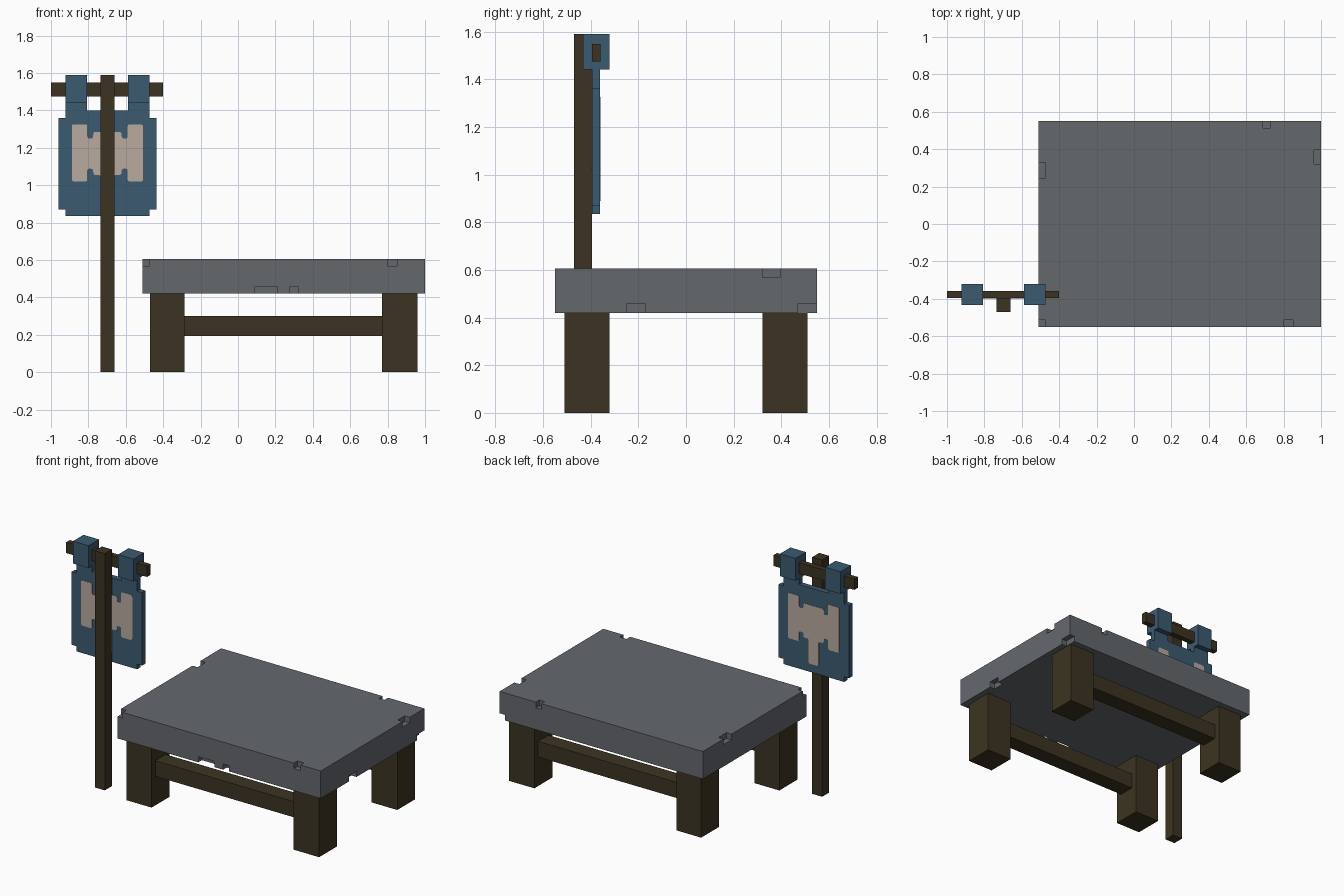
import bpy, bmesh
from mathutils import Vector

if "Cube" in bpy.data.objects:
    bpy.data.objects.remove(bpy.data.objects["Cube"])


def material(name, rgb):
    m = bpy.data.materials.new(name)
    m.use_nodes = True
    m.diffuse_color = (*rgb, 1)
    m.node_tree.nodes["Principled BSDF"].inputs["Base Color"].default_value = (*rgb, 1)
    return m


WOOD = material("dark wood", (0.045, 0.034, 0.016))
STONE = material("grey stone", (0.128, 0.138, 0.152))
CLOTH = material("blue cloth", (0.044, 0.104, 0.165))
EMBLEM = material("beige emblem", (0.48, 0.40, 0.345))


def finish(name, bm, mat):
    bmesh.ops.recalc_face_normals(bm, faces=bm.faces)
    mesh = bpy.data.meshes.new(name)
    bm.to_mesh(mesh)
    bm.free()
    mesh.materials.append(mat)
    ob = bpy.data.objects.new(name, mesh)
    bpy.context.collection.objects.link(ob)
    return ob


def add_box(bm, x, y, z):
    """Add a box given its (min, max) span on each axis."""
    verts = bmesh.ops.create_cube(bm, size=1)["verts"]
    for v in verts:
        v.co = Vector([(a + b) / 2 + c * (b - a) for (a, b), c in zip((x, y, z), v.co)])


def box(name, x, y, z, mat):
    bm = bmesh.new()
    add_box(bm, x, y, z)
    return finish(name, bm, mat)


def mirrored_plate(name, half, cx, y, mat, rounding=0):
    """Extrude an outline given by its right half, top to bottom, as (offset, z)."""
    pts = half + [(-dx, z) for dx, z in reversed(half)]
    bm = bmesh.new()
    face = bm.faces.new([bm.verts.new((cx + dx, y[0], z)) for dx, z in pts])
    if rounding:
        bmesh.ops.bevel(bm, geom=bm.verts[:], offset=rounding, segments=3,
                        profile=0.5, affect='VERTICES')
        face = bm.faces[:][0]
    new = bmesh.ops.extrude_face_region(bm, geom=[face])["geom"]
    moved = [g for g in new if isinstance(g, bmesh.types.BMVert)]
    bmesh.ops.translate(bm, verts=moved, vec=(0, y[1] - y[0], 0))
    return finish(name, bm, mat)


# Stone slab with chipped edges
X, Y, Z = (-0.51, 1.0), (-0.55, 0.55), (0.42, 0.605)
slab = box("stone_slab", X, Y, Z, STONE)
CHIP, OUT = 0.038, 0.05


def edge(span, side):
    """Span of a chip cut into the low (0) or high (1) side."""
    return (span[0] - OUT, span[0] + CHIP) if side == 0 else (span[1] - CHIP, span[1] + OUT)


chips = bmesh.new()
for xs, ys, side in [
    (edge(X, 0), edge(Y, 0), 1), ((0.80, 0.85), edge(Y, 0), 1),
    ((0.09, 0.21), edge(Y, 0), 0), ((0.275, 0.32), edge(Y, 0), 0),
    ((0.69, 0.73), edge(Y, 1), 1), (edge(X, 1), (0.32, 0.395), 1),
    (edge(X, 1), (-0.25, -0.17), 0), (edge(X, 1), (0.47, 0.60), 0),
    (edge(X, 0), (0.245, 0.33), 1),
]:
    add_box(chips, xs, ys, edge(Z, side))
cutter = finish("chip_cutter", chips, STONE)
cutter.hide_render = True
cut = slab.modifiers.new("chips", 'BOOLEAN')
cut.operation, cut.solver, cut.object = 'DIFFERENCE', 'EXACT', cutter
bpy.context.view_layer.objects.active = slab
bpy.ops.object.modifier_apply(modifier=cut.name)
bpy.data.objects.remove(cutter)

# Legs and the rails joining them
for row, s in (("front", -1), ("back", 1)):
    ys = tuple(sorted((s * 0.32, s * 0.51)))
    box(f"{row}_right_leg", (-0.47, -0.285), ys, (0, 0.42), WOOD)
    box(f"{row}_left_leg", (0.77, 0.96), ys, (0, 0.42), WOOD)
    box(f"{row}_rail", (-0.285, 0.77), (ys[0] + 0.04, ys[1] - 0.04), (0.195, 0.30), WOOD)

# Sign post and crossbar
CX = -0.698
box("sign_post", (CX - 0.037, CX + 0.037), (-0.47, -0.395), (0, 1.59), WOOD)
box("crossbar", (-1.0, -0.40), (-0.395, -0.358), (1.475, 1.548), WOOD)

# Hanging cloth with straps and loops
CLOTH_Y = (-0.395, -0.36)
mirrored_plate("banner_cloth", [
    (0.11, 1.40), (0.11, 1.44), (0.225, 1.44), (0.225, 1.36), (0.262, 1.36),
    (0.262, 0.87), (0.225, 0.87), (0.225, 0.835)], CX, CLOTH_Y, CLOTH)
for side, s in (("right", -1), ("left", 1)):
    xs = tuple(sorted((CX + s * 0.11, CX + s * 0.225)))
    box(f"{side}_loop", xs, (-0.433, -0.322), (1.44, 1.59), CLOTH)

# Emblem on both faces of the cloth
outline = [
    (0.075, 1.285), (0.077, 1.25), (0.108, 1.25), (0.108, 1.325), (0.19, 1.325),
    (0.19, 1.02), (0.108, 1.02), (0.108, 1.088), (0.077, 1.088), (0.075, 1.055),
    (0.037, 1.055), (0.037, 0.89)]
for side, y in (("front", CLOTH_Y[0]), ("back", CLOTH_Y[1])):
    mirrored_plate(f"{side}_emblem", outline, CX, (y - 0.002, y + 0.002), EMBLEM, 0.01)
